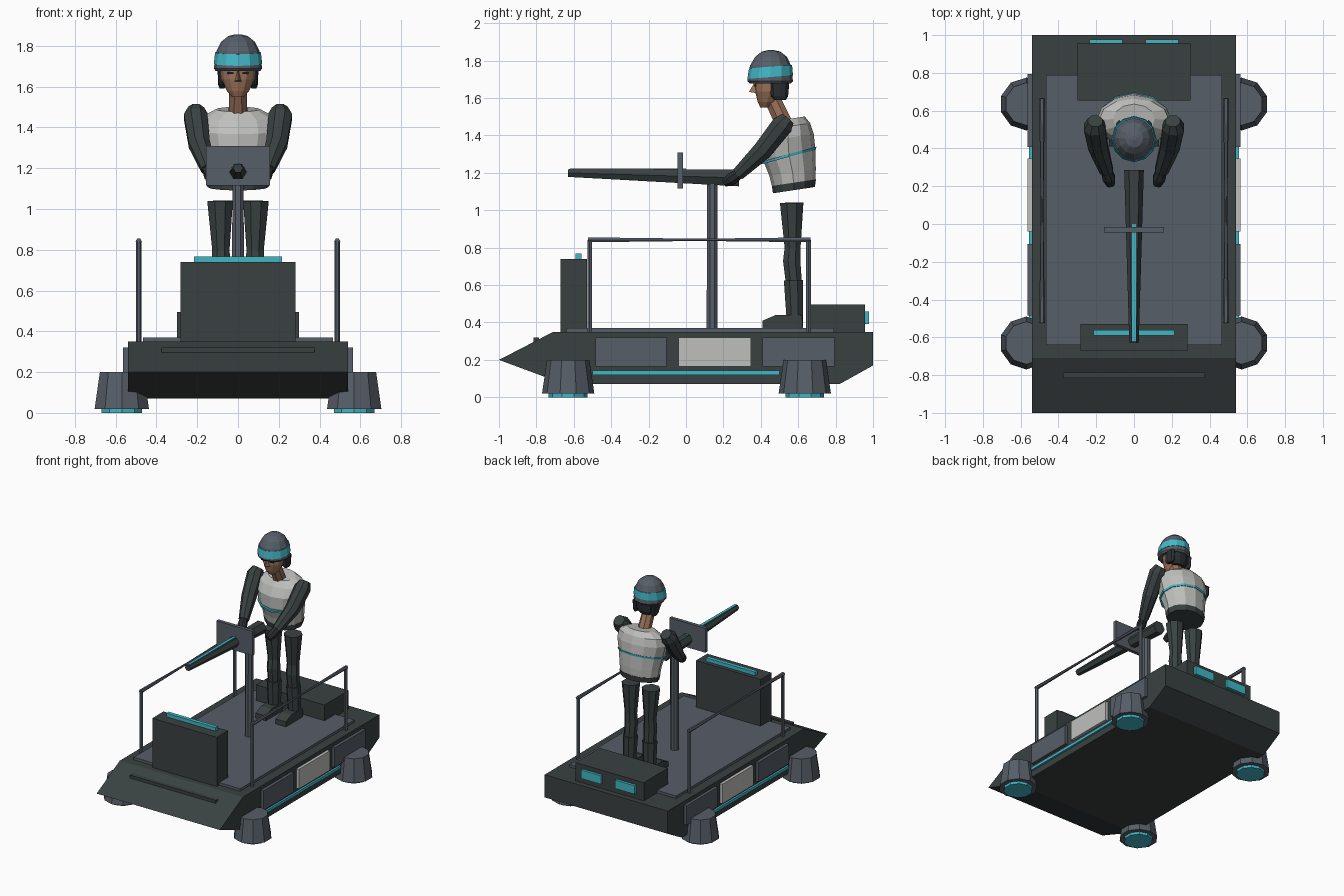
import bpy, bmesh, math
from mathutils import Vector

if "Cube" in bpy.data.objects:
    bpy.data.objects.remove(bpy.data.objects["Cube"])


def material(name, rgb):
    m = bpy.data.materials.new(name)
    m.diffuse_color = (*rgb, 1)
    m.use_nodes = True
    m.node_tree.nodes["Principled BSDF"].inputs["Base Color"].default_value = m.diffuse_color
    return m


CHARCOAL = material("charcoal", (0.042, 0.053, 0.053))
SLATE = material("slate", (0.095, 0.112, 0.138))
LIGHT = material("light grey", (0.52, 0.52, 0.51))
TEAL = material("teal", (0.055, 0.47, 0.56))
SKIN = material("skin", (0.33, 0.17, 0.10))
DARK = material("hair black", (0.022, 0.026, 0.03))


def finish(name, bm, mat):
    bmesh.ops.recalc_face_normals(bm, faces=bm.faces)
    me = bpy.data.meshes.new(name)
    bm.to_mesh(me)
    bm.free()
    me.materials.append(mat)
    ob = bpy.data.objects.new(name, me)
    bpy.context.collection.objects.link(ob)
    return ob


def loft(name, rings, mat):
    """Skin a list of equal-length point rings and cap both ends."""
    bm = bmesh.new()
    vr = [[bm.verts.new(p) for p in r] for r in rings]
    n = len(vr[0])
    for a, b in zip(vr, vr[1:]):
        for i in range(n):
            j = (i + 1) % n
            bm.faces.new((a[i], a[j], b[j], b[i]))
    bm.faces.new(vr[0])
    bm.faces.new(vr[-1])
    return finish(name, bm, mat)


def box(name, x, y, z, mat):
    return loft(name, [[(x[0], y[0], h), (x[1], y[0], h), (x[1], y[1], h), (x[0], y[1], h)]
                       for h in z], mat)


def stack(name, levels, mat, n=12, x=0.0, tilt=0.0, pivot=0.56, turn=0.0):
    """Horizontal ellipses: (z, centre y, radius x, radius y)."""
    rings = []
    for z, cy, rx, ry in levels:
        ring = []
        for i in range(n):
            a = turn + 2 * math.pi * i / n
            y = cy + ry * math.sin(a)
            ring.append((x + rx * math.cos(a), y, z + tilt * (y - pivot)))
        rings.append(ring)
    return loft(name, rings, mat)


def limb(name, pts, mat, n=8):
    """Tapered tube through (x, y, z, radius) points."""
    rings = []
    cs = [Vector(p[:3]) for p in pts]
    for i, p in enumerate(pts):
        t = (cs[min(i + 1, len(cs) - 1)] - cs[max(i - 1, 0)]).normalized()
        u = t.cross(Vector((1, 0, 0))).normalized()
        v = t.cross(u)
        rings.append([cs[i] + p[3] * (u * math.cos(2 * math.pi * (k + .5) / n)
                                      + v * math.sin(2 * math.pi * (k + .5) / n))
                      for k in range(n)])
    return loft(name, rings, mat)


# Hull: side profile swept across the width
profile = [(-1, .2), (-.71, .35), (1, .35), (1, .17), (.82, .07), (-.65, .07)]
loft("hull", [[(x, y, z) for y, z in profile] for x in (-.54, .54)], CHARCOAL)
box("deck_plate", (-.467, .467), (-.64, .79), (.345, .37), SLATE)
box("nose_bar", (-.375, .375), (-.815, -.785), (.285, .32), CHARCOAL)

# Boxes on deck with lit strips
box("front_console", (-.283, .283), (-.67, -.53), (.35, .74), CHARCOAL)
box("console_light", (-.215, .215), (-.59, -.56), (.735, .768), TEAL)
box("rear_locker", (-.3, .3), (.655, .957), (.345, .495), CHARCOAL)

for s, side in ((-1, "left"), (1, "right")):
    def X(a, b):
        return sorted((s * a, s * b))

    box(f"tail_light_{side}", X(.062, .235), (.95, .978), (.393, .46), TEAL)

    # Side panels and glow stripe
    for i, (y0, y1, m) in enumerate(((-.485, -.105, SLATE), (-.04, .348, LIGHT), (.408, .795, SLATE))):
        box(f"side_panel_{side}_{i}", X(.53, .563), (y0, y1), (.165, .32), m)
    box(f"side_stripe_{side}", X(.53, .555), (-.5, .5), (.12, .142), TEAL)

    # Hover thrusters
    for y, end in ((-.63, "front"), (.635, "rear")):
        stack(f"thruster_{end}_{side}", [(.02, y, .14, .14), (.2, y, .113, .113)],
              SLATE, 10, s * .57, turn=math.pi / 10)
        stack(f"thruster_glow_{end}_{side}", [(0, y, .104, .104), (.03, y, .104, .104)],
              TEAL, 10, s * .57, turn=math.pi / 10)

    # Guard rails
    x = s * .487
    for y, end in ((-.515, "front"), (.655, "rear")):
        limb(f"rail_post_{end}_{side}", [(x, y, .35, .014), (x, y, .84, .014)], SLATE, 6)
    limb(f"rail_top_{side}", [(x, -.525, .842, .015), (x, .07, .842, .007), (x, .665, .842, .015)],
         SLATE, 6)

    # Gunner arms
    limb(f"arm_{side}", [(s * .205, .545, 1.49, .042), (s * .208, .515, 1.455, .062),
                         (s * .19, .41, 1.32, .056), (s * .145, .28, 1.195, .038)], CHARCOAL)
    limb(f"hand_{side}", [(s * .148, .29, 1.2, .03), (s * .132, .24, 1.165, .036),
                          (s * .122, .205, 1.145, .022)], DARK)

    # Legs and boots
    limb(f"leg_{side}", [(s * .088, .565, 1.04, .068), (s * .084, .57, .8, .046),
                         (s * .084, .565, .73, .05), (s * .085, .578, .6, .046)], CHARCOAL)
    limb(f"boot_{side}", [(s * .085, .575, .625, .056), (s * .088, .583, .38, .046)], CHARCOAL)
    xs = (s * .088 - .045, s * .088 + .045)
    loft(f"foot_{side}", [[(a, y, z) for y, z in ((.41, .37), (.41, .41), (.48, .44),
                                                  (.62, .44), (.625, .37))] for a in xs], CHARCOAL)

    # Eyes and ear flaps
    box(f"eye_{side}", X(.022, .052), (.364, .375), (1.662, 1.672), DARK)
    stack(f"ear_flap_{side}", [(1.59, .505, .012, .03), (1.61, .5, .02, .046), (1.68, .5, .022, .05)],
          DARK, 8, s * .078)

# Gun on its pedestal
limb("gun_post", [(0, .14, .36, .032), (0, .14, 1.14, .03)], SLATE, 8)
limb("gun_barrel", [(0, .285, 1.173, .052), (0, -.63, 1.2, .025)], CHARCOAL, 6)
box("barrel_light", (-.01, .01), (-.62, 0), (1.2, 1.224), TEAL)
box("gun_shield", (-.158, .158), (-.045, -.017), (1.115, 1.308), SLATE)

# Torso, belt and chest band
stack("vest", [(1.13, .577, .155, .114), (1.2, .57, .162, .124), (1.3, .55, .18, .142),
               (1.39, .545, .2, .138), (1.45, .552, .185, .112), (1.49, .555, .11, .08)],
      LIGHT, 12, tilt=.15)
stack("belt", [(1.105, .577, .15, .112), (1.145, .577, .16, .118)], CHARCOAL, 12, tilt=.15)
stack("chest_band", [(1.288, .55, .185, .145), (1.303, .55, .188, .147)], TEAL, 12, tilt=.27)

# Head, neck and helmet
limb("neck", [(0, .53, 1.45, .05), (0, .45, 1.62, .046)], SKIN)
stack("head", [(1.55, .425, .03, .028), (1.58, .435, .055, .052), (1.635, .448, .08, .078),
               (1.73, .455, .09, .086)], SKIN, 12)
loft("nose", [[(-.018, .38, 1.625), (.018, .38, 1.625), (0, .337, 1.633)],
              [(-.007, .38, 1.68), (.007, .38, 1.68), (0, .363, 1.678)]], SKIN)
stack("hair", [(1.59, .505, .05, .03), (1.62, .5, .075, .05), (1.69, .495, .085, .06)], DARK, 10)
stack("helmet", [(1.678, .45, .11, .11), (1.69, .45, .118, .122), (1.73, .45, .114, .117),
                 (1.775, .452, .106, .109), (1.82, .455, .083, .085), (1.848, .455, .048, .05),
                 (1.857, .455, .012, .012)], SLATE, 12)
stack("helmet_band", [(1.712, .45, .119, .122), (1.768, .452, .112, .115)], TEAL, 12, tilt=.08, pivot=.45)
